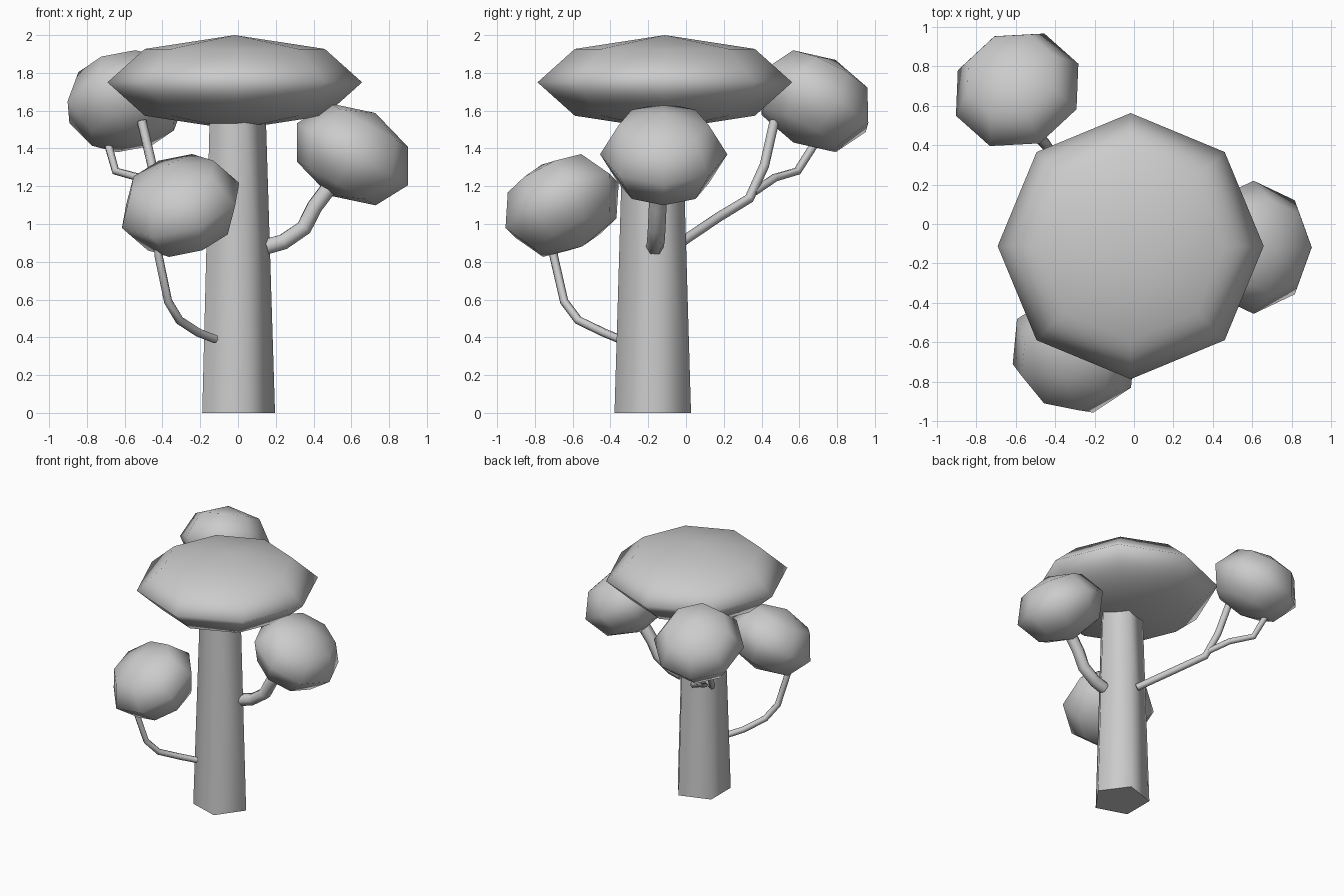
import bpy
from math import radians

if "Cube" in bpy.data.objects:
    bpy.data.objects.remove(bpy.data.objects["Cube"])


def smooth(obj, angle=180):
    bpy.ops.object.select_all(action='DESELECT')
    obj.select_set(True)
    bpy.context.view_layer.objects.active = obj
    bpy.ops.object.shade_smooth_by_angle(angle=radians(angle))


def foliage(name, loc, radius, half_height, azimuth=0, tilt=0):
    """Flattened 8 x 4 sphere whose top leans outwards along the azimuth."""
    bpy.ops.mesh.primitive_uv_sphere_add(
        segments=8, ring_count=4, radius=1, location=loc,
        rotation=(0, radians(tilt), radians(azimuth)))
    obj = bpy.context.object
    obj.name = name
    obj.scale = (radius, radius, half_height)
    smooth(obj)


def branch(name, points, radius):
    """Six-sided bent tube along the points."""
    curve = bpy.data.curves.new(name, 'CURVE')
    curve.dimensions = '3D'
    curve.bevel_depth = radius
    curve.bevel_resolution = 1
    curve.use_fill_caps = True
    spline = curve.splines.new('POLY')
    spline.points.add(len(points) - 1)
    for p, co in zip(spline.points, points):
        p.co = (*co, 1)
    obj = bpy.data.objects.new(name, curve)
    bpy.context.collection.objects.link(obj)
    bpy.ops.object.select_all(action='DESELECT')
    obj.select_set(True)
    bpy.context.view_layer.objects.active = obj
    bpy.ops.object.convert(target='MESH')
    smooth(bpy.context.object, 75)


# Tapered five-sided trunk, one corner pointing to +x
bpy.ops.mesh.primitive_cone_add(vertices=5, radius1=0.213, radius2=0.164,
                                depth=1.58, location=(-0.017, -0.176, 0.79),
                                rotation=(0, 0, radians(-90)))
trunk = bpy.context.object
trunk.name = "trunk"
smooth(trunk, 75)

# Wide top canopy and three tilted side clumps
foliage("top_canopy", (-0.017, -0.112, 1.75), 0.674, 0.25)
foliage("right_foliage", (0.606, -0.118, 1.369), 0.337, 0.25, 0, 29)
foliage("back_foliage", (-0.592, 0.68, 1.65), 0.337, 0.25, 113, 29)
foliage("front_foliage", (-0.304, -0.656, 1.098), 0.337, 0.25, 239, 30)

# Branches
branch("front_branch", [(-0.12, -0.35, 0.39), (-0.21, -0.435, 0.425),
                        (-0.31, -0.57, 0.49), (-0.37, -0.645, 0.59),
                        (-0.42, -0.70, 0.83), (-0.43, -0.71, 0.95)], 0.023)
branch("right_branch", [(0.15, -0.165, 0.88), (0.24, -0.16, 0.905),
                        (0.35, -0.155, 0.98), (0.405, -0.15, 1.09),
                        (0.48, -0.145, 1.19), (0.54, -0.14, 1.27)], 0.047)
branch("back_branch", [(-0.05, -0.03, 0.90), (-0.25, 0.17, 1.035),
                       (-0.40, 0.335, 1.135), (-0.455, 0.415, 1.31),
                       (-0.51, 0.468, 1.545)], 0.026)
branch("back_twig", [(-0.41, 0.36, 1.17), (-0.52, 0.47, 1.245),
                     (-0.648, 0.59, 1.28), (-0.69, 0.685, 1.43)], 0.022)
